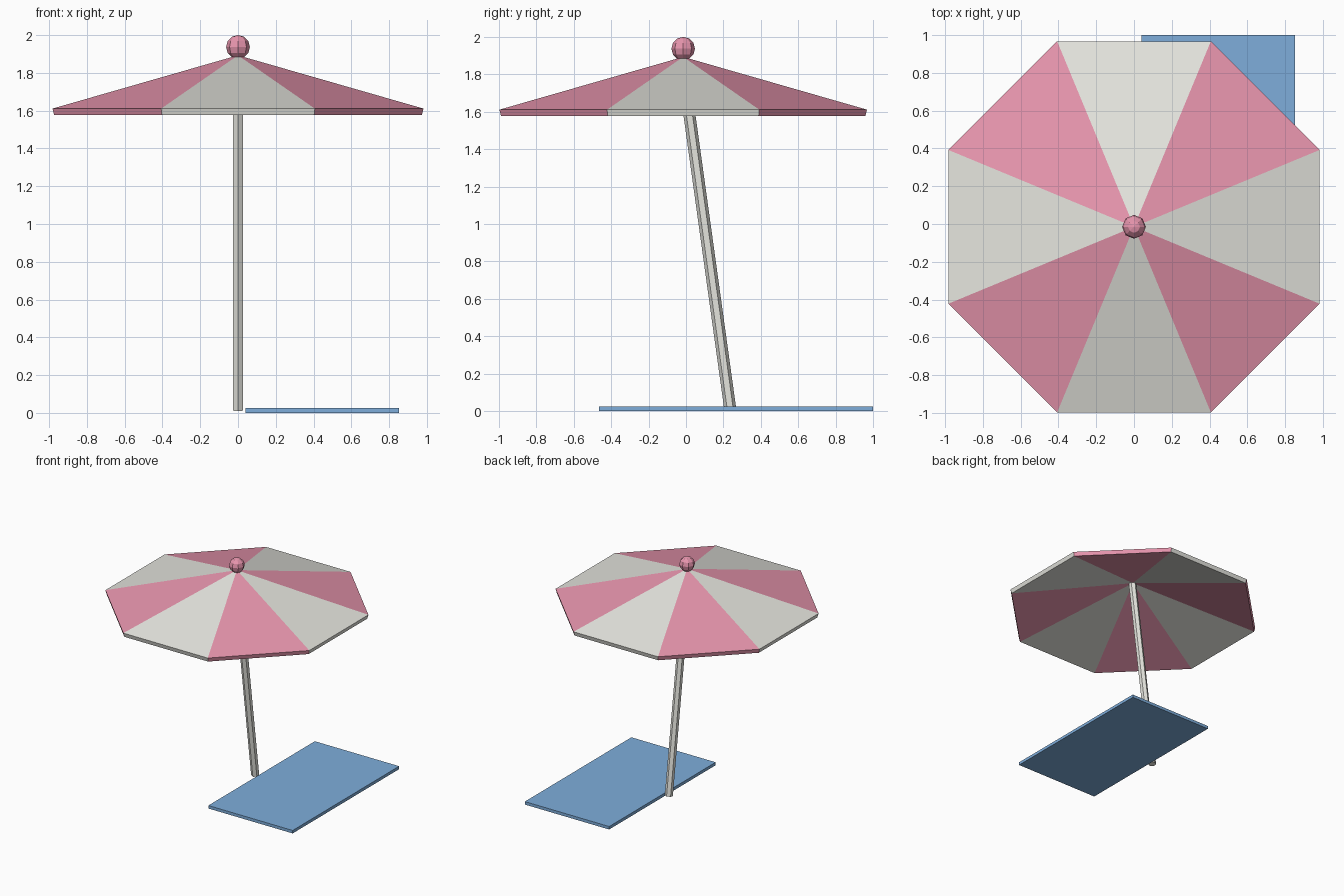
import bpy
import bmesh
from math import cos, sin, pi, radians
from mathutils import Matrix, Vector

cube = bpy.data.objects.get("Cube")
if cube:
    bpy.data.objects.remove(cube, do_unlink=True)

CENTRE_Y = -0.015   # canopy axis
SIDES = 8


def make_material(name, colour):
    mat = bpy.data.materials.new(name)
    mat.use_nodes = True
    rgba = (*colour, 1)
    mat.diffuse_color = rgba
    mat.node_tree.nodes["Principled BSDF"].inputs["Base Color"].default_value = rgba
    return mat


def make_object(name, bm, *materials):
    bmesh.ops.recalc_face_normals(bm, faces=bm.faces)
    mesh = bpy.data.meshes.new(name)
    bm.to_mesh(mesh)
    bm.free()
    for mat in materials:
        mesh.materials.append(mat)
    obj = bpy.data.objects.new(name, mesh)
    bpy.context.collection.objects.link(obj)
    return obj


white = make_material("off_white", (0.78, 0.78, 0.73))
pink = make_material("pink", (0.80, 0.30, 0.42))
blue = make_material("blue", (0.21, 0.42, 0.71))

# Canopy: thin eight-sided shell with alternating panels
bm = bmesh.new()


def ring(apothem, z):
    radius = apothem / cos(pi / SIDES)
    angles = [-pi / 2 + (i - 0.5) * 2 * pi / SIDES for i in range(SIDES)]
    return [bm.verts.new((radius * cos(a), CENTRE_Y + radius * sin(a), z))
            for a in angles]


outer, inner = ring(0.982, 1.611), ring(0.973, 1.576)
top = bm.verts.new((0, CENTRE_Y, 1.893))
under = bm.verts.new((0, CENTRE_Y, 1.857))
for i in range(SIDES):
    j = (i + 1) % SIDES
    for corners in ((outer[i], outer[j], top),
                    (inner[i], inner[j], outer[j], outer[i]),
                    (inner[j], inner[i], under)):
        bm.faces.new(corners).material_index = i % 2
make_object("canopy", bm, white, pink)

# Finial ball on the tip
bm = bmesh.new()
bmesh.ops.create_uvsphere(bm, u_segments=8, v_segments=6, radius=0.063,
                          matrix=Matrix.Translation((0, CENTRE_Y, 1.937)))
make_object("finial", bm, pink)

# Leaning six-sided pole, with a corner facing the front
foot, head = Vector((0, 0.236, 0.014)), Vector((0, -0.02, 1.86))
bm = bmesh.new()
bmesh.ops.create_cone(bm, cap_ends=True, segments=6, radius1=0.032, radius2=0.032,
                      depth=(head - foot).length,
                      matrix=Matrix.Rotation(radians(90), 4, "Z"))
for v in bm.verts:
    if abs(v.co.x) < 0.001:
        v.co.x = 0
# Make sure the corners lie on the y axis before leaning
if not any(abs(v.co.x) < 0.001 for v in bm.verts):
    bm.transform(Matrix.Rotation(radians(30), 4, "Z"))
lean = (head - foot).normalized()
tilt = Matrix.Rotation(-Vector((0, lean.z)).angle_signed(Vector((lean.y, lean.z))), 4, "X")
bm.transform(Matrix.Translation((foot + head) / 2) @ tilt)
make_object("pole", bm, white)

# Beach towel beside the pole
low, high = Vector((0.04, -0.465, 0)), Vector((0.852, 1.0, 0.026))
bm = bmesh.new()
bmesh.ops.create_cube(bm, size=1, matrix=Matrix.Translation((low + high) / 2)
                      @ Matrix.Diagonal((*(high - low), 1)))
make_object("towel", bm, blue)
